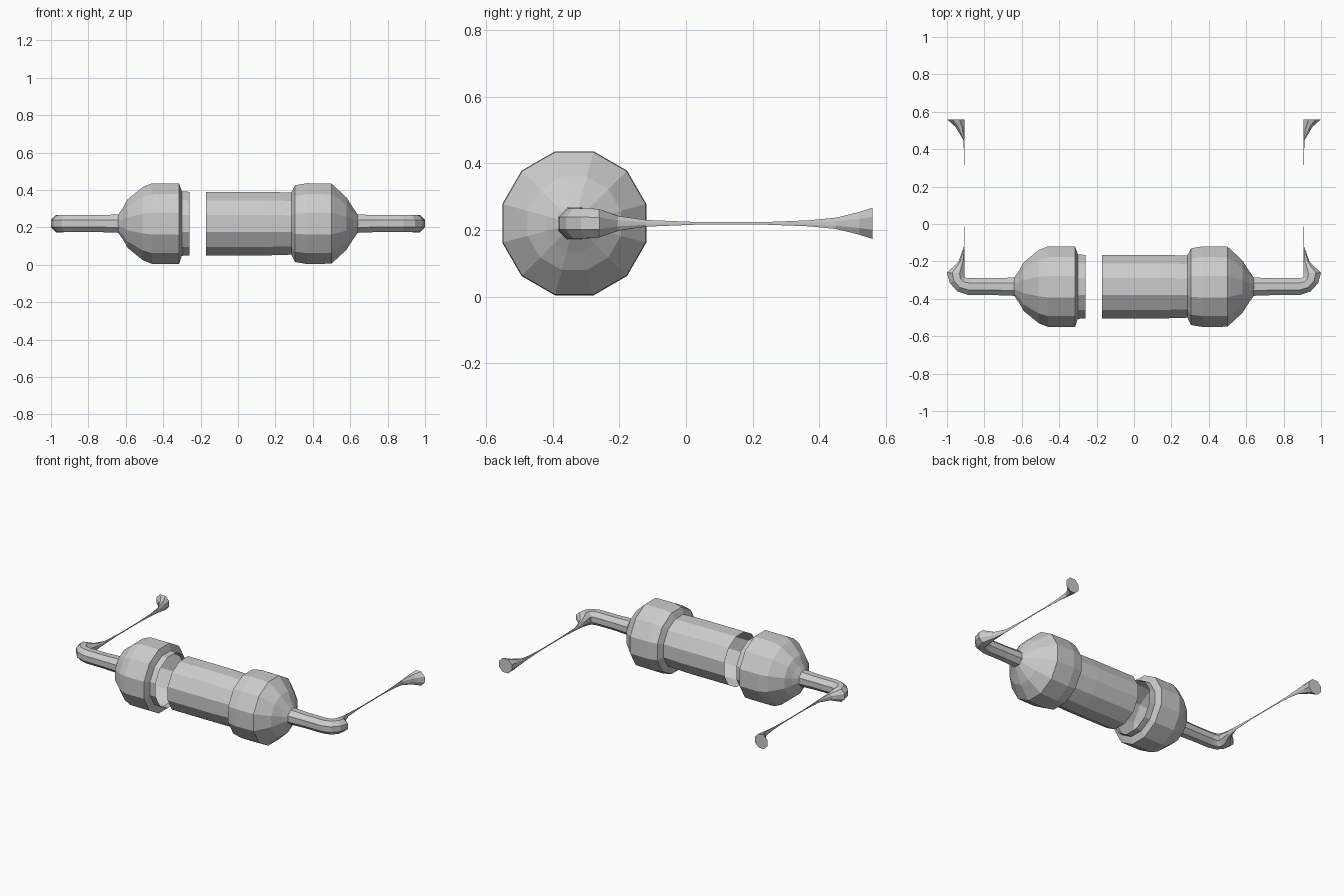
import bpy, math

if "Cube" in bpy.data.objects:
    bpy.data.objects.remove(bpy.data.objects["Cube"])

SIDES = 12
CY, CZ = -0.335, 0.22


def loft(name, rings, cap_end=False):
    n = len(rings[0])
    verts = [p for r in rings for p in r]
    faces = []
    for i in range(len(rings) - 1):
        for j in range(n):
            k = (j + 1) % n
            faces.append((i*n + j, i*n + k, (i+1)*n + k, (i+1)*n + j))
    if cap_end:
        faces.append(tuple(range((len(rings)-1)*n, len(rings)*n)))
    me = bpy.data.meshes.new(name)
    me.from_pydata(verts, [], faces)
    ob = bpy.data.objects.new(name, me)
    bpy.context.collection.objects.link(ob)
    bpy.context.view_layer.objects.active = ob
    bpy.ops.object.select_all(action='DESELECT')
    ob.select_set(True)
    bpy.ops.object.mode_set(mode='EDIT')
    bpy.ops.mesh.select_all(action='SELECT')
    bpy.ops.mesh.normals_make_consistent(inside=False)
    bpy.ops.object.mode_set(mode='OBJECT')
    return ob


def revolve(name, profile):
    # profile of (x, flat-to-centre radius) turned about the body axis
    rings = []
    for x, r in profile:
        R = r / math.cos(math.pi / SIDES)
        ring = []
        for j in range(SIDES):
            a = 2 * math.pi * (j + 0.5) / SIDES
            ring.append((x, CY + R * math.cos(a), CZ + R * math.sin(a)))
        rings.append(ring)
    return loft(name, rings)


# left bulb with its short neck, open toward the gap
revolve("left_body_cap", [(-0.65, 0.035), (-0.615, 0.085), (-0.59, 0.13), (-0.51, 0.195),
                          (-0.46, 0.215), (-0.38, 0.215), (-0.315, 0.215),
                          (-0.30, 0.172), (-0.26, 0.17)])

# ribbed tube running into the right bulb
revolve("right_body_tube", [(-0.17, 0.17), (-0.055, 0.17), (0.03, 0.17), (0.15, 0.17),
                            (0.285, 0.166), (0.305, 0.205), (0.37, 0.216), (0.50, 0.214),
                            (0.58, 0.14), (0.615, 0.085), (0.65, 0.035)])

# bent wire leads: (inner x, y, outer x, y, half height)
path = [(0.61, -0.285, 0.61, -0.385, 0.05),
        (0.75, -0.29, 0.75, -0.38, 0.045),
        (0.875, -0.29, 0.885, -0.38, 0.045),
        (0.90, -0.287, 0.945, -0.36, 0.045),
        (0.905, -0.283, 0.985, -0.315, 0.045),
        (0.905, -0.265, 1.0, -0.26, 0.043),
        (0.905, -0.20, 0.94, -0.205, 0.022),
        (0.905, -0.12, 0.909, -0.12, 0.010),
        (0.905, 0.03, 0.907, 0.03, 0.004),
        (0.905, 0.24, 0.907, 0.24, 0.004),
        (0.905, 0.37, 0.908, 0.37, 0.009),
        (0.905, 0.45, 0.913, 0.45, 0.017),
        (0.905, 0.52, 0.955, 0.52, 0.034),
        (0.905, 0.56, 1.0, 0.56, 0.047)]

for side, sign in (("left", -1), ("right", 1)):
    rings = []
    for x0, y0, x1, y1, h in path:
        ring = []
        for j in range(8):
            a = 2 * math.pi * (j + 0.5) / 8
            t = 0.5 + 0.5 * math.cos(a) / math.cos(math.pi / 8)
            ring.append((sign * (x0 + (x1 - x0) * t), y0 + (y1 - y0) * t,
                         CZ + h * math.sin(a) / math.cos(math.pi / 8)))
        rings.append(ring)
    loft(side + "_wire_lead", rings, cap_end=True)
